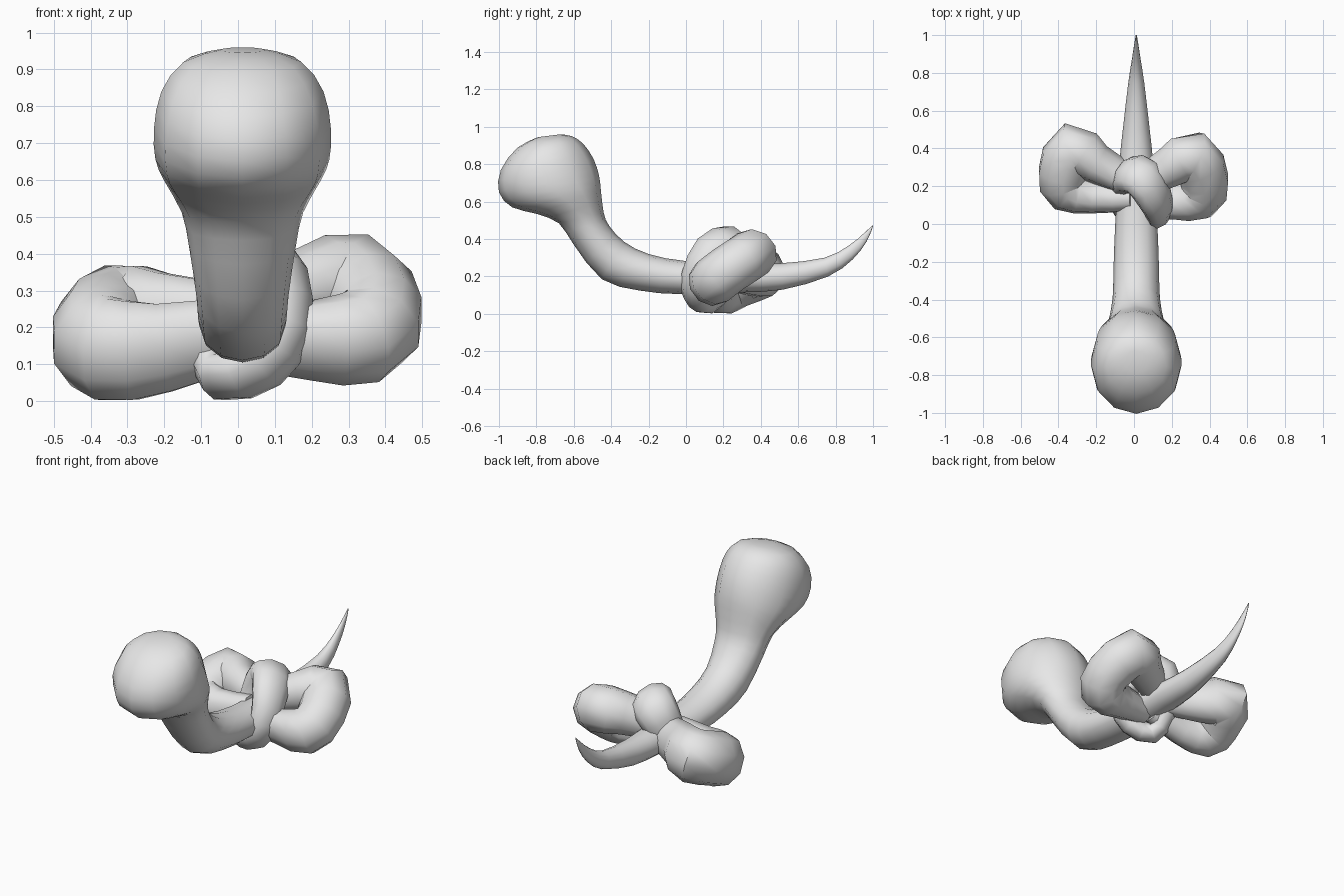
import bpy, bmesh, math
from mathutils import Vector

if "Cube" in bpy.data.objects:
    bpy.data.objects.remove(bpy.data.objects["Cube"])

grey = bpy.data.materials.new("light grey")
grey.diffuse_color = (0.8, 0.8, 0.8, 1)
grey.use_nodes = True
grey.node_tree.nodes["Principled BSDF"].inputs["Base Color"].default_value = grey.diffuse_color


def skin(name, rings, closed=False):
    """Join a list of vertex rings into a smooth tube."""
    bm = bmesh.new()
    loops = [[bm.verts.new(p) for p in ring] for ring in rings]
    n = len(loops[0])
    pairs = list(zip(loops, loops[1:]))
    if closed:
        pairs.append((loops[-1], loops[0]))
    else:
        bm.faces.new(loops[0])
        bm.faces.new(loops[-1])
    for a, b in pairs:
        for i in range(n):
            j = (i + 1) % n
            bm.faces.new((a[i], a[j], b[j], b[i]))
    bmesh.ops.recalc_face_normals(bm, faces=bm.faces)
    mesh = bpy.data.meshes.new(name)
    bm.to_mesh(mesh)
    bm.free()
    mesh.materials.append(grey)
    obj = bpy.data.objects.new(name, mesh)
    bpy.context.collection.objects.link(obj)
    bpy.context.view_layer.objects.active = obj
    obj.select_set(True)
    bpy.ops.object.shade_smooth_by_angle(angle=math.radians(60))
    obj.select_set(False)


def spline(pts, closed=False, steps=2):
    """Catmull-Rom through points with any number of values."""
    n = len(pts)
    get = (lambda i: pts[i % n]) if closed else (lambda i: pts[max(0, min(n - 1, i))])
    out = []
    for i in range(n if closed else n - 1):
        quad = [get(i + k) for k in (-1, 0, 1, 2)]
        for s in range(steps):
            t = s / steps
            out.append([0.5 * (2 * b + (c - a) * t + (2 * a - 5 * b + 4 * c - d) * t * t
                               + (3 * b - a - 3 * c + d) * t ** 3)
                        for a, b, c, d in zip(*quad)])
    if not closed:
        out.append(pts[-1])
    return out


def band(name, path, normal, wide, ratio=0, closed=False, sides=10):
    """Sweep an ellipse along (x, y, z, thickness) points."""
    nrm = Vector(normal).normalized()
    data = spline(path, closed)
    pts = [Vector(d[:3]) for d in data]
    m = len(pts)
    rings = []
    for i, p in enumerate(pts):
        if closed:
            t = pts[(i + 1) % m] - pts[i - 1]
        else:
            t = pts[min(i + 1, m - 1)] - pts[max(i - 1, 0)]
        v = t.cross(nrm).normalized()
        u = v.cross(t).normalized()
        thick = data[i][3]
        w = wide + ratio * thick
        if not closed:  # pinch where the loop enters the knot
            w *= 0.7 + 0.3 * min(1, 4 * min(i, m - 1 - i) / m)
        rings.append([p + u * w * math.cos(2 * math.pi * k / sides)
                      + v * thick * math.sin(2 * math.pi * k / sides)
                      for k in range(sides)])
    skin(name, rings, closed)


# body: upper y, upper z, lower y, lower z, half width (tail tip to head crown)
sections = [
    (0.998, 0.475, 1.0, 0.468, 0.003), (0.95, 0.43, 0.965, 0.385, 0.01),
    (0.87, 0.365, 0.89, 0.29, 0.022), (0.74, 0.30, 0.76, 0.20, 0.042),
    (0.50, 0.27, 0.52, 0.13, 0.07), (0.30, 0.27, 0.30, 0.115, 0.092),
    (0.0, 0.282, -0.02, 0.105, 0.112), (-0.20, 0.32, -0.25, 0.125, 0.12),
    (-0.33, 0.385, -0.45, 0.185, 0.125), (-0.41, 0.47, -0.60, 0.37, 0.145),
    (-0.44, 0.54, -0.68, 0.485, 0.165), (-0.455, 0.66, -0.80, 0.535, 0.212),
    (-0.465, 0.74, -0.93, 0.57, 0.236), (-0.495, 0.83, -1.0, 0.65, 0.24),
    (-0.55, 0.91, -0.99, 0.77, 0.22), (-0.61, 0.95, -0.90, 0.89, 0.16),
    (-0.67, 0.96, -0.79, 0.945, 0.06)]
body = []
for ty, tz, by, bz, rx in spline(sections):
    top, low = Vector((0.012, ty, tz)), Vector((0.012, by, bz))
    mid, half = (top + low) / 2, (top - low) / 2
    body.append([mid + half * math.cos(k * math.pi / 6)
                 + Vector((rx * math.sin(k * math.pi / 6), 0, 0)) for k in range(12)])
skin("body", body)

# fat bow loops on either side of the body, nearly closed in the middle
band("left_loop", [(0.0, 0.15, 0.19, 0.08), (-0.20, 0.155, 0.145, 0.095),
                   (-0.35, 0.19, 0.14, 0.13), (-0.375, 0.27, 0.18, 0.135),
                   (-0.32, 0.40, 0.23, 0.14), (-0.20, 0.32, 0.225, 0.105),
                   (-0.02, 0.23, 0.22, 0.08)], (0, -0.4, 0.92), 0.148)
band("right_loop", [(0.04, 0.11, 0.17, 0.07), (0.20, 0.125, 0.165, 0.095),
                    (0.34, 0.145, 0.175, 0.13), (0.375, 0.23, 0.24, 0.13),
                    (0.31, 0.36, 0.325, 0.14), (0.19, 0.30, 0.305, 0.11),
                    (0.04, 0.22, 0.26, 0.08)], (0, -0.6, 0.8), 0.132)

# knot: a slanted ring tied round the body, fattest on top
band("knot", [(0.045, 0.245, 0.38, 0.085), (0.115, 0.13, 0.335, 0.075),
              (0.135, 0.05, 0.20, 0.06), (0.07, 0.05, 0.10, 0.06),
              (-0.05, 0.10, 0.065, 0.06), (-0.065, 0.20, 0.16, 0.06),
              (-0.02, 0.26, 0.31, 0.08)],
     (-0.51, -0.72, 0.47), 0, ratio=1.4, closed=True)
